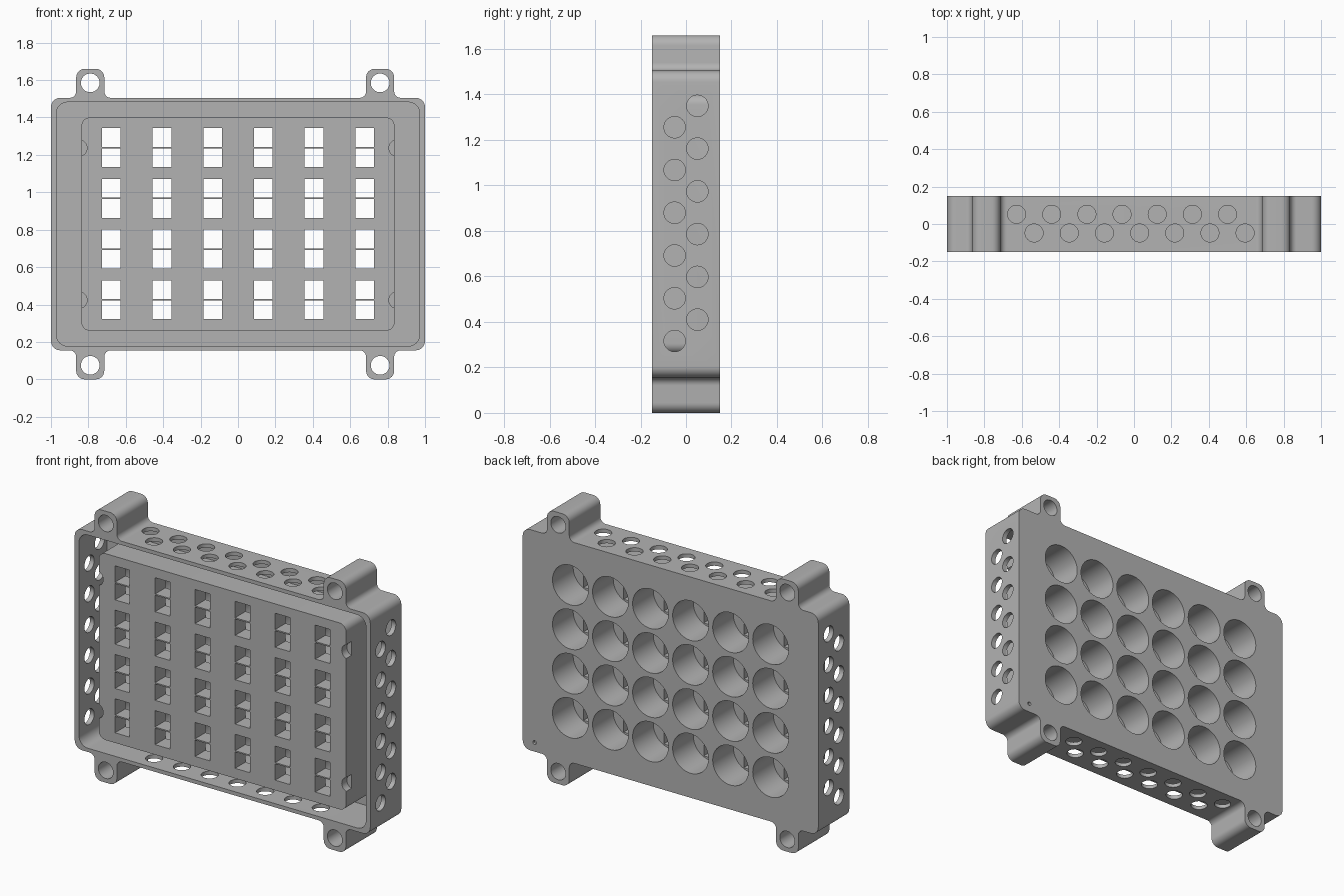
import bpy, bmesh
from math import sin, cos, pi
from mathutils import Matrix, Vector

cube = bpy.data.objects.get("Cube")
if cube:
    bpy.data.objects.remove(cube)

MID = 0.83       # height of the case centre
FRONT, BACK = -0.15, 0.15
PITCH = 0.271    # spacing of the cells

grey = bpy.data.materials.new("plain_grey")
grey.use_nodes = True
colour = (0.45, 0.45, 0.45, 1)
grey.diffuse_color = colour
grey.node_tree.nodes["Principled BSDF"].inputs["Base Color"].default_value = colour


def make_object(name, bm):
    bmesh.ops.recalc_face_normals(bm, faces=bm.faces[:])
    mesh = bpy.data.meshes.new(name)
    bm.to_mesh(mesh)
    bm.free()
    mesh.materials.append(grey)
    obj = bpy.data.objects.new(name, mesh)
    bpy.context.collection.objects.link(obj)
    return obj


def prism(name, corners, y0, y1, steps=8):
    """Extrude an outline of right-angle corners (x, z, radius) along y."""
    bm = bmesh.new()
    verts = []
    for i, (x, z, r) in enumerate(corners):
        p = Vector((x, z))
        u = (Vector(corners[i - 1][:2]) - p).normalized()
        v = (Vector(corners[(i + 1) % len(corners)][:2]) - p).normalized()
        for k in range(steps + 1):
            a = k / steps * pi / 2
            q = p + r * (u + v - v * cos(a) - u * sin(a))
            verts.append(bm.verts.new((q.x, y0, q.y + MID)))
    face = bm.faces.new(verts)
    ext = bmesh.ops.extrude_face_region(bm, geom=[face])
    moved = [g for g in ext["geom"] if isinstance(g, bmesh.types.BMVert)]
    bmesh.ops.translate(bm, vec=(0, y1 - y0, 0), verts=moved)
    return make_object(name, bm)


def rounded_box(name, hx, hz, r, y0, y1):
    return prism(name, [(hx, -hz, r), (hx, hz, r), (-hx, hz, r), (-hx, -hz, r)], y0, y1)


def cylinders(name, items, radius, length, axis, segments=40):
    bm = bmesh.new()
    turn = {"X": Matrix.Rotation(pi / 2, 4, "Y"),
            "Y": Matrix.Rotation(pi / 2, 4, "X"), "Z": Matrix()}[axis]
    for centre in items:
        bmesh.ops.create_cone(bm, cap_ends=True, segments=segments, radius1=radius,
                              radius2=radius, depth=length,
                              matrix=Matrix.Translation(centre) @ turn)
    return make_object(name, bm)


def boolean(target, tool, operation="DIFFERENCE"):
    tool.hide_render = True
    mod = target.modifiers.new("cut", "BOOLEAN")
    mod.operation, mod.object, mod.solver = operation, tool, "EXACT"
    bpy.context.view_layer.objects.active = target
    bpy.ops.object.modifier_apply(modifier=mod.name)
    bpy.data.objects.remove(tool)


# Case outline with four mounting ears
upper = [(1, 0.675, 0.05)]
for right, left in ((0.835, 0.685), (-0.715, -0.865)):
    upper += [(right, 0.675, 0.035), (right, 0.83, 0.045),
              (left, 0.83, 0.045), (left, 0.675, 0.035)]
upper.append((-1, 0.675, 0.05))
lower = [(x, -z, r) for x, z, r in reversed(upper)]
case = prism("cell_holder_case", upper + lower, FRONT, BACK)

# Open cavity behind the thin outer wall
boolean(case, rounded_box("cavity", 0.971, 0.652, 0.06, FRONT - 0.1, BACK - 0.03))

# Vent holes through the top and bottom walls, in two staggered rows
vents = [(-0.628 + 0.188 * i + 0.094 * row, 0.052 - 0.1 * row, MID)
         for row in range(2) for i in range(7)]
boolean(case, cylinders("vertical_vents", vents, 0.048, 3, "Z"))

# Vent holes through both side walls
vents = [(0, 0.05 - 0.1 * row, 1.35 - 0.188 * i - 0.094 * row)
         for row in range(2) for i in range(6)]
boolean(case, cylinders("side_vents", vents, 0.047, 3, "X"))

# Central block
boolean(case, rounded_box("cell_block", 0.837, 0.57, 0.045, FRONT, BACK - 0.015), "UNION")

# Round cell pockets, open at the back
cells = [((i - 2.5) * PITCH, MID + 0.002 + (j - 1.5) * PITCH)
         for i in range(6) for j in range(4)]
pocket_floor = -0.05
boolean(case, cylinders("pockets", [(x, pocket_floor + 0.2, z) for x, z in cells],
                        0.121, 0.4, "Y", 56))

# Paired contact windows in the front, split by a thin bar
bm = bmesh.new()
for x, z in cells:
    for side in (-1, 1):
        place = Matrix.Translation((x, -0.12, z + side * 0.054))
        bmesh.ops.create_cube(bm, size=1, matrix=place @ Matrix.Diagonal((0.1, 0.2, 0.1, 1)))
boolean(case, make_object("windows", bm))

# Screw holes in the ears
holes = [(x, 0, MID + s * 0.755) for x in (-0.79, 0.76) for s in (-1, 1)]
boolean(case, cylinders("ear_holes", holes, 0.05, 1, "Y"))

# Shallow notches in the block sides
notches = [(s * 0.852, FRONT, MID + t * 1.5 * PITCH) for s in (-1, 1) for t in (-1, 1)]
boolean(case, cylinders("notches", notches, 0.045, 0.1, "Y"))

# Small blind marker hole on the back
boolean(case, cylinders("marker", [(0.92, BACK, 0.21)], 0.012, 0.03, "Y", 20))

# Smooth shading with sharp edges kept
bpy.ops.object.select_all(action="DESELECT")
case.select_set(True)
bpy.context.view_layer.objects.active = case
bpy.ops.object.shade_smooth_by_angle()
